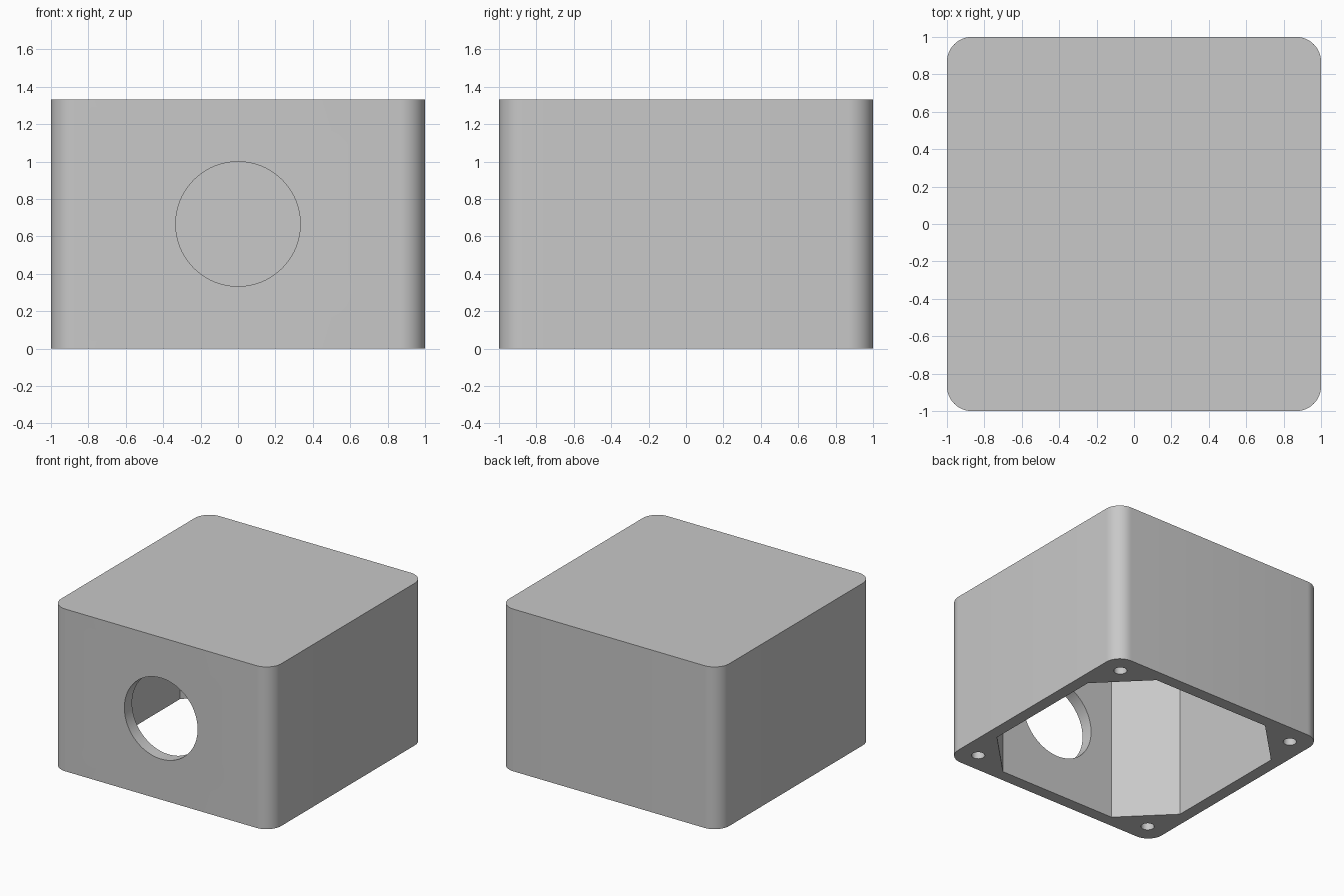
import bpy
import bmesh
from math import cos, sin, pi, radians
from mathutils import Matrix, Vector

cube = bpy.data.objects.get("Cube")
if cube:
    bpy.data.objects.remove(cube, do_unlink=True)

HEIGHT = 1.333
CORNER_RADIUS = 0.133
WALL = 0.1
INNER = 1 - WALL        # half width of the cavity
CHAMFER_START = 0.533   # where the cavity's corner flats begin
SCREW = 0.833           # screw hole offset from the centre
QUADRANTS = [(1, 1), (-1, 1), (-1, -1), (1, -1)]

grey = bpy.data.materials.new("light_grey")
grey.use_nodes = True
grey.diffuse_color = (0.58, 0.58, 0.58, 1)
grey.node_tree.nodes["Principled BSDF"].inputs["Base Color"].default_value = grey.diffuse_color


def prism(name, outline, z0, z1):
    """Closed upright solid from a flat outline."""
    bm = bmesh.new()
    face = bm.faces.new([bm.verts.new((x, y, z0)) for x, y in outline])
    top = bmesh.ops.extrude_face_region(bm, geom=[face])["geom"]
    bmesh.ops.translate(bm, vec=Vector((0, 0, z1 - z0)),
                        verts=[v for v in top if isinstance(v, bmesh.types.BMVert)])
    bmesh.ops.recalc_face_normals(bm, faces=bm.faces)
    mesh = bpy.data.meshes.new(name)
    bm.to_mesh(mesh)
    bm.free()
    mesh.materials.append(grey)
    obj = bpy.data.objects.new(name, mesh)
    bpy.context.collection.objects.link(obj)
    return obj


def arc(cx, cy, r, start, sweep, steps):
    return [(cx + r * cos(start + sweep * i / steps),
             cy + r * sin(start + sweep * i / steps)) for i in range(steps + 1)]


def circle(cx, cy, r, steps):
    return arc(cx, cy, r, 0, 2 * pi, steps)[:-1]


def cut(body, cutter):
    cutter.hide_render = True
    mod = body.modifiers.new("cut", "BOOLEAN")
    mod.operation = "DIFFERENCE"
    mod.solver = "EXACT"
    mod.object = cutter
    bpy.context.view_layer.objects.active = body
    bpy.ops.object.modifier_apply(modifier=mod.name)
    bpy.data.objects.remove(cutter, do_unlink=True)


# Outer shell with rounded upright corners
c = 1 - CORNER_RADIUS
outline = []
for i, (sx, sy) in enumerate(QUADRANTS):
    outline += arc(sx * c, sy * c, CORNER_RADIUS, i * pi / 2, pi / 2, 12)
housing = prism("housing", outline, 0, HEIGHT)

# Eight-sided cavity, open underneath, leaving solid corner posts
octagon = []
for i, (sx, sy) in enumerate(QUADRANTS):
    pair = [(sx * INNER, sy * CHAMFER_START), (sx * CHAMFER_START, sy * INNER)]
    octagon += pair if i % 2 == 0 else pair[::-1]
cut(housing, prism("cavity_cutter", octagon, -0.2, HEIGHT - WALL))

# Round opening through the front wall
port = prism("port_cutter", circle(0, 0, 0.333, 96), 0.7, 1.2)
port.data.transform(Matrix.Translation((0, 0, HEIGHT / 2)) @ Matrix.Rotation(pi / 2, 4, "X"))
cut(housing, port)

# Blind screw holes up into the corner posts
for sx, sy in QUADRANTS:
    cut(housing, prism("screw_cutter", circle(sx * SCREW, sy * SCREW, 0.05, 32), -0.2, 0.5))

bpy.ops.object.select_all(action="DESELECT")
housing.select_set(True)
bpy.context.view_layer.objects.active = housing
bpy.ops.object.shade_smooth_by_angle(angle=radians(30))
